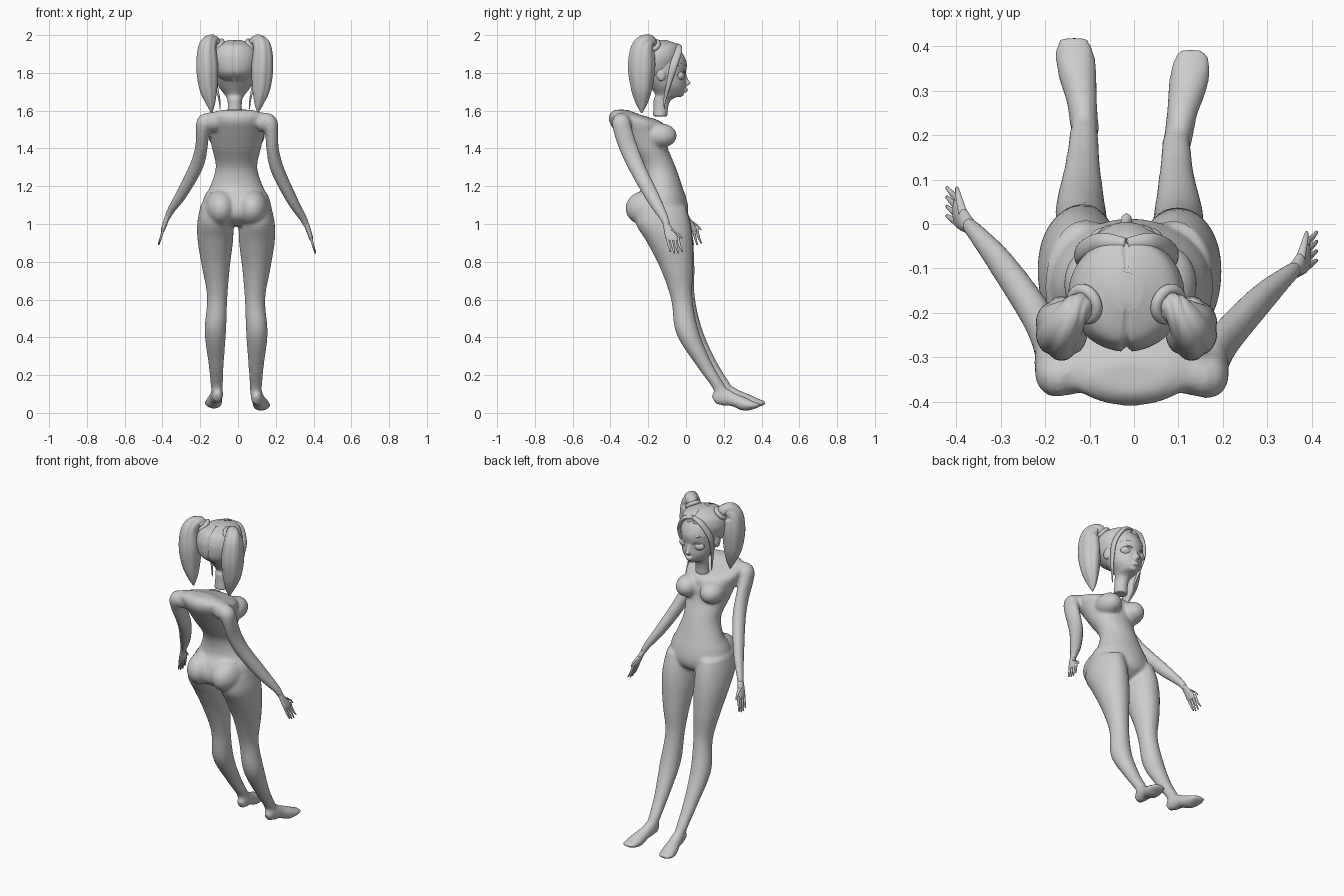
import bpy, bmesh, math
from mathutils import Matrix, Vector

if "Cube" in bpy.data.objects:
    bpy.data.objects.remove(bpy.data.objects["Cube"])

GREY = (0.6, 0.6, 0.6, 1)
clay = bpy.data.materials.new("clay_grey")
clay.use_nodes = True
clay.diffuse_color = GREY
clay.node_tree.nodes["Principled BSDF"].inputs["Base Color"].default_value = GREY

X, Y = Vector((1, 0, 0)), Vector((0, 1, 0))
HEAD_X = -0.017


def spline(rows, steps):
    """Smooth interpolation of rows of (x, y, z, radius_u, radius_v)."""
    out, last = [], len(rows) - 1
    for i in range(last):
        quad = list(zip(rows[max(i - 1, 0)], rows[i], rows[i + 1], rows[min(i + 2, last)]))
        for j in range(steps):
            t = j / steps
            out.append([0.5 * (2 * q + (r - p) * t + (2 * p - 5 * q + 4 * r - s) * t * t
                               + (3 * q - p - 3 * r + s) * t ** 3) for p, q, r, s in quad])
    return out + [list(rows[last])]


def loft(bm, rows, ref=None, ridge=0, seg=32, steps=6):
    """Closed tube: level cross-sections, or square to the path when ref is given."""
    pts = spline(rows, steps)
    rings = []
    for i, (x, y, z, ru, rv) in enumerate(pts):
        u, v = X, Y
        if ref:
            t = Vector(pts[min(i + 1, len(pts) - 1)][:3]) - Vector(pts[max(i - 1, 0)][:3])
            t.normalize()
            u = (ref - t * ref.dot(t)).normalized()
            v = t.cross(u)
        ring = []
        for k in range(seg):
            a = math.tau * k / seg
            g = 1 - ridge * abs(math.cos(3 * a)) ** 6
            ring.append(bm.verts.new(Vector((x, y, z)) + g * (
                u * max(ru, 0.002) * math.cos(a) + v * max(rv, 0.002) * math.sin(a))))
        rings.append(ring)
    for a, b in zip(rings, rings[1:]):
        for k in range(seg):
            n = (k + 1) % seg
            bm.faces.new((a[k], a[n], b[n], b[k]))
    bm.faces.new(rings[0])
    bm.faces.new(rings[-1])


def ball(bm, centre, radii):
    bmesh.ops.create_uvsphere(bm, u_segments=32, v_segments=20, radius=1,
                              matrix=Matrix.Translation(centre) @ Matrix.Diagonal((*radii, 1)))


def finish(name, bm, x=0, voxel=0, smooth=6):
    bmesh.ops.recalc_face_normals(bm, faces=bm.faces)
    mesh = bpy.data.meshes.new(name)
    bm.to_mesh(mesh)
    bm.free()
    mesh.materials.append(clay)
    for p in mesh.polygons:
        p.use_smooth = True
    obj = bpy.data.objects.new(name, mesh)
    obj.location.x = x
    bpy.context.collection.objects.link(obj)
    if voxel:
        fuse = obj.modifiers.new("fuse", "REMESH")
        fuse.mode, fuse.voxel_size, fuse.use_smooth_shade = "VOXEL", voxel, True
        soft = obj.modifiers.new("soften", "SMOOTH")
        soft.factor, soft.iterations = 0.5, smooth
    return obj


def leg_side(rows, s):
    """The -x leg stands a little further forward and higher."""
    if s > 0:
        return rows
    return [(-x - 0.02 * min(z / 0.15, 1), y + 0.03 * (1 - z), z + 0.012, a, b)
            for x, y, z, a, b in rows]


def arm_side(rows, s):
    """The -x arm swings further forward towards the hand."""
    if s > 0:
        return rows
    out = []
    for x, y, z, a, b in rows:
        k = min(max((1.55 - z) / 0.55, 0), 1)
        out.append((-x - 0.01, y + 0.1 * k, z + 0.045 * k, a, b))
    return out


def flip(rows, s):
    return [(s * x, *rest) for x, *rest in rows]


# Body: torso, chest, hips, arms, legs and feet fused into one skin
MID = -0.008
bm = bmesh.new()
torso = [(-.13, .99, .05, .08), (-.135, 1.03, .14, .135), (-.137, 1.08, .18, .148),
         (-.134, 1.14, .171, .134), (-.127, 1.2, .14, .107), (-.15, 1.3, .11, .096),
         (-.205, 1.4, .13, .11), (-.24, 1.48, .148, .13), (-.268, 1.54, .163, .138),
         (-.325, 1.58, .15, .08), (-.345, 1.605, .08, .035)]
loft(bm, [(MID, *row) for row in torso])
thigh_to_ankle = [(.097, -.13, 1.09, .08, .13), (.1, -.12, 1, .095, .145),
                  (.1, -.085, .9, .094, .12), (.097, -.048, .76, .074, .086),
                  (.09, -.022, .6, .054, .057), (.1, .01, .42, .057, .062),
                  (.096, .1, .25, .041, .045), (.095, .178, .13, .032, .037),
                  (.097, .19, .08, .03, .037)]
foot = [(.097, .148, .066, .022, .026), (.1, .19, .085, .031, .049), (.108, .25, .07, .035, .036),
        (.121, .31, .046, .044, .036), (.129, .36, .04, .044, .02), (.13, .392, .042, .032, .009)]
arm = [(.11, -.33, 1.535, .05, .05), (.162, -.343, 1.54, .046, .05),
       (.178, -.33, 1.48, .036, .05), (.183, -.303, 1.4, .033, .049),
       (.208, -.255, 1.29, .036, .044), (.285, -.17, 1.13, .03, .037),
       (.345, -.115, 1.03, .021, .024), (.365, -.1, .985, .017, .019)]
for s in (1, -1):
    loft(bm, leg_side(thigh_to_ankle, s))
    loft(bm, leg_side(foot, s), ref=X)
    loft(bm, arm_side(arm, s), ref=X)
    ball(bm, (MID + s * .083, -.19, 1.083), (.084, .13, .098))
    ball(bm, (MID + s * .082, -.135, 1.468), (.068, .087, .065))
body = finish("body", bm, voxel=0.008, smooth=14)

# Briefs: thin raised layer trimmed from the hip surface
graph = bpy.context.evaluated_depsgraph_get()
skin = bpy.data.meshes.new_from_object(body.evaluated_get(graph))
bm = bmesh.new()
bm.from_mesh(skin)
bpy.data.meshes.remove(skin)
cuts = [((0, 0, 1.165), (0, 0, 1))]
for s in (1, -1):
    cuts.append(((s * .22, 0, 0), (s, 0, 0)))
    cuts.append(((MID, -.13, 1), (s * .5, .13, -1)))
for point, normal in cuts:
    bmesh.ops.bisect_plane(bm, geom=bm.verts[:] + bm.edges[:] + bm.faces[:], dist=1e-5,
                           plane_co=point, plane_no=normal, clear_outer=True)
bm.normal_update()
for v in bm.verts:
    v.co += v.normal * 0.0015
finish("briefs", bm)

# Hands: flat palm, four fingers and a thumb
palm = [(.36, -.105, 1, .016, .018), (.372, -.092, .97, .014, .025),
        (.385, -.076, .93, .012, .034), (.39, -.07, .912, .008, .03)]
thumb = [(.375, -.075, .97, .01, .011), (.384, -.04, .945, .007, .008),
         (.388, -.02, .922, .004, .004)]
for s, name in ((1, "left_hand"), (-1, "right_hand")):
    bm = bmesh.new()
    loft(bm, arm_side(palm, s), seg=20)
    loft(bm, arm_side(thumb, s), seg=12)
    for i in range(4):
        y, drop = -.1 + .019 * i, .01 * abs(i - 1.5)
        loft(bm, arm_side([(.386, y, .93, .007, .008), (.398, y + .01, .885, .006, .007),
                           (.41, y + .018 + .002 * i, .838 + drop, .004, .004)], s), seg=12)
    finish(name, bm)

# Head and neck with nose, lips and ears fused in
bm = bmesh.new()
skull = [(-.137, 1.57, .041, .038), (-.133, 1.62, .037, .039), (-.123, 1.66, .04, .048),
         (-.09, 1.685, .054, .073), (-.097, 1.73, .087, .096), (-.12, 1.79, .105, .118),
         (-.131, 1.85, .11, .135), (-.14, 1.91, .1, .117), (-.14, 1.95, .06, .07)]
loft(bm, [(0, *row) for row in skull])
ball(bm, (0, -.034, 1.687), (.026, .022, .015))
loft(bm, [(0, -.01, 1.8, .008, .008), (0, .002, 1.765, .009, .01),
          (0, .012, 1.745, .013, .013), (0, 0, 1.733, .01, .009)], seg=16)
for z in (1.714, 1.703):
    ball(bm, (0, -.004, z), (.022, .014, .0065))
for s in (1, -1):
    ball(bm, (s * .107, -.132, 1.79), (.011, .024, .034))
finish("head", bm, HEAD_X, voxel=0.005, smooth=3)

# Eyes and brows
brow = [(.02, -.002, 1.836, .003, .005), (.05, -.011, 1.85, .003, .006),
        (.082, -.042, 1.838, .002, .003)]
lid = [(.012, -.012, 1.787, .003, .003), (.045, -.007, 1.811, .004, .004),
       (.082, -.045, 1.79, .003, .003)]
for s, name in ((1, "left"), (-1, "right")):
    bm = bmesh.new()
    ball(bm, (s * .047, -.034, 1.785), (.035, .027, .026))
    finish(name + "_eye", bm, HEAD_X)
    bm = bmesh.new()
    loft(bm, flip(brow, s), ref=Y, seg=12)
    loft(bm, flip(lid, s), ref=Y, seg=12)
    finish(name + "_brow_and_lid", bm, HEAD_X)

# Hair cap with a centre parting groove
bm = bmesh.new()
cap = [(-.17, 1.755, .06, .05), (-.168, 1.8, .108, .107), (-.16, 1.87, .13, .127),
       (-.153, 1.92, .12, .124), (-.147, 1.95, .092, .107), (-.147, 1.973, .035, .045)]
loft(bm, [(0, *row) for row in cap], seg=64)
core = Vector((0, -.15, 1.86))
for v in bm.verts:
    if abs(v.co.x) < 0.003:
        v.co += (core - v.co).normalized() * 0.012
finish("hair_cap", bm, HEAD_X)

# Ponytails, hair bands and face-framing locks
tail = [(.085, -.175, 1.93, .026, .026), (.115, -.195, 1.963, .036, .04),
        (.145, -.228, 1.93, .05, .062), (.146, -.235, 1.83, .06, .072),
        (.14, -.235, 1.72, .05, .057), (.128, -.235, 1.64, .026, .032),
        (.122, -.235, 1.588, .003, .003)]
lock = [(.003, -.045, 1.945, .014, .01), (.06, -.04, 1.925, .02, .012),
        (.105, -.065, 1.84, .02, .011), (.098, -.092, 1.74, .013, .008),
        (.082, -.112, 1.66, .007, .005), (.078, -.115, 1.61, .002, .002)]
band = [[.034 * math.cos(k * math.tau / 24), .034 * math.sin(k * math.tau / 24)] for k in range(24)]
for s, name in ((1, "left"), (-1, "right")):
    bm = bmesh.new()
    loft(bm, flip(tail, s), ref=X, ridge=.07, seg=48, steps=8)
    finish(name + "_ponytail", bm, HEAD_X)
    bm = bmesh.new()
    loft(bm, flip(lock, s), ref=Y, seg=20)
    finish(name + "_fringe_lock", bm, HEAD_X)
    bm = bmesh.new()
    tilt = Vector((s * .6, -.3, .7)).to_track_quat("Z", "Y").to_matrix().to_4x4()
    place = Matrix.Translation((s * .094, -.18, 1.945)) @ tilt
    rings = [[bm.verts.new(place @ Vector((x * (1 + .4 * math.cos(a)), y * (1 + .4 * math.cos(a)),
                                           .013 * math.sin(a))))
              for a in (math.tau * j / 12 for j in range(12))] for x, y in band]
    for i, ring in enumerate(rings):
        nxt = rings[(i + 1) % len(rings)]
        for j in range(12):
            k = (j + 1) % 12
            bm.faces.new((ring[j], ring[k], nxt[k], nxt[j]))
    finish(name + "_hair_band", bm, HEAD_X)
